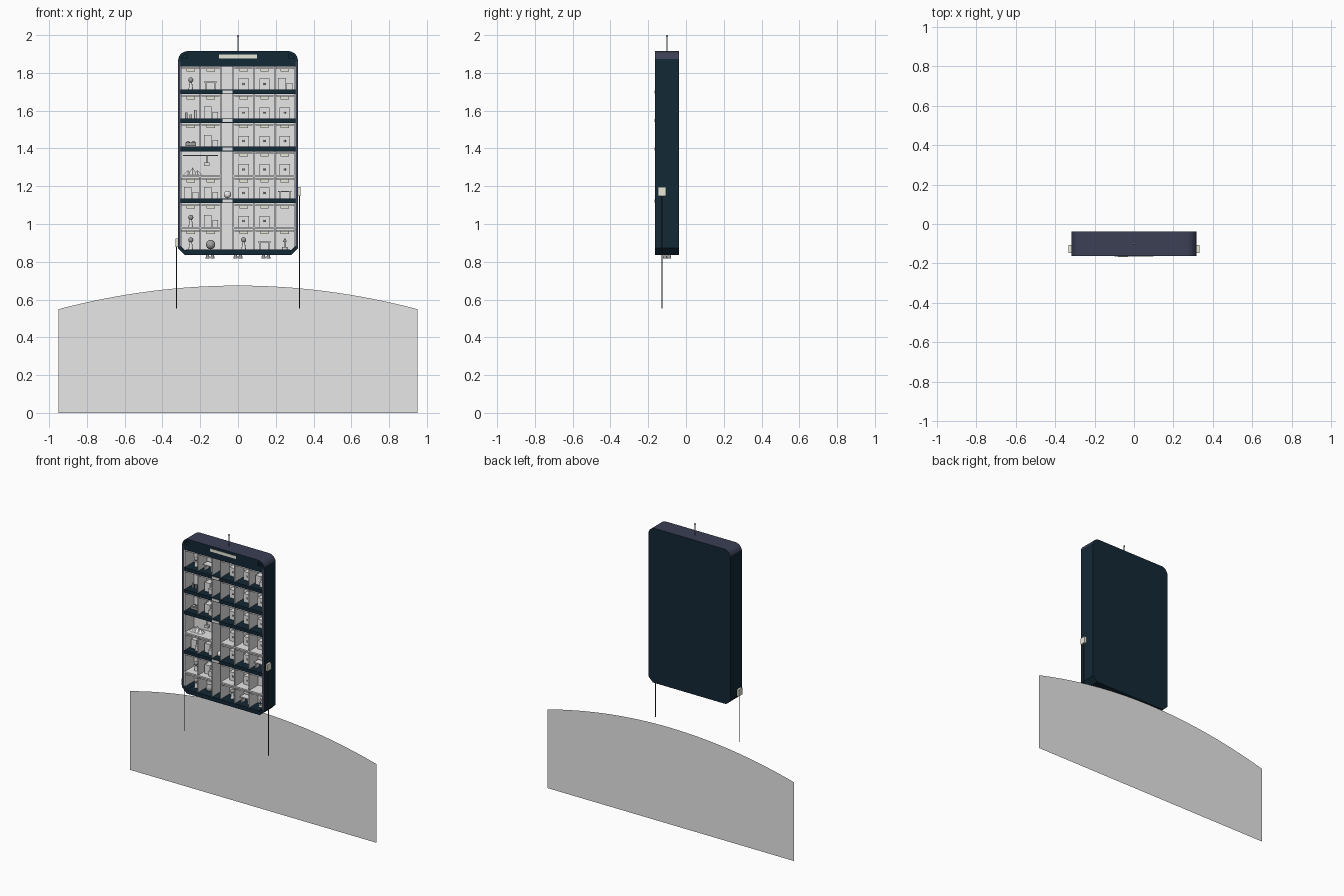
import bpy, bmesh, math
from mathutils import Matrix, Vector

if "Cube" in bpy.data.objects:
    bpy.data.objects.remove(bpy.data.objects["Cube"], do_unlink=True)


def material(name, rgb):
    m = bpy.data.materials.new(name)
    m.use_nodes = True
    m.diffuse_color = (*rgb, 1)
    m.node_tree.nodes["Principled BSDF"].inputs["Base Color"].default_value = (*rgb, 1)
    return m


NAVY = material("dark navy", (0.006, 0.021, 0.036))
SLATE = material("slate purple", (0.044, 0.05, 0.09))
GREY = material("light grey", (0.8, 0.8, 0.8))
CREAM = material("pale cream", (0.8, 0.8, 0.7))
MID = material("mid grey", (0.35, 0.35, 0.35))
DARK = material("dark grey", (0.06, 0.06, 0.06))

FRONT, BACK, INNER = -0.163, -0.038, -0.055


class Part:
    """Collects simple solids into one named object."""

    def __init__(self, name, *mats):
        self.name, self.mats, self.bm = name, mats, bmesh.new()

    def box(self, x0, x1, y0, y1, z0, z1):
        mid = Vector((x0 + x1, y0 + y1, z0 + z1)) / 2
        size = Matrix.Diagonal((x1 - x0, y1 - y0, z1 - z0, 1))
        bmesh.ops.create_cube(self.bm, size=1, matrix=Matrix.Translation(mid) @ size)

    def tube(self, x, y, z0, z1, r0, r1=None, sides=12):
        got = bmesh.ops.create_cone(
            self.bm, cap_ends=True, segments=sides, radius1=r0, radius2=r0 if r1 is None else r1,
            depth=z1 - z0, matrix=Matrix.Translation((x, y, (z0 + z1) / 2)))
        for f in {f for v in got["verts"] for f in v.link_faces}:
            f.smooth = sides > 6 and len(f.verts) == 4

    def ball(self, x, y, z, r):
        got = bmesh.ops.create_uvsphere(self.bm, u_segments=14, v_segments=8, radius=r,
                                        matrix=Matrix.Translation((x, y, z)))
        for f in {f for v in got["verts"] for f in v.link_faces}:
            f.smooth = True

    def done(self):
        mesh = bpy.data.meshes.new(self.name)
        self.bm.to_mesh(mesh)
        self.bm.free()
        for m in self.mats:
            mesh.materials.append(m)
        obj = bpy.data.objects.new(self.name, mesh)
        bpy.context.collection.objects.link(obj)
        return obj


# Horizon backdrop: one flat face with an arched top
ground = Part("planet_horizon", GREY)
edge = [(0.95, 0), (-0.95, 0)]
for i in range(33):
    x = -0.95 + 1.9 * i / 32
    edge.append((x, 0.674 - 0.125 * (x / 0.95) ** 2))
ground.bm.faces.new([ground.bm.verts.new((x, 0.167, z)) for x, z in edge])
ground.done()


# Tower shell: rounded at the top, chamfered at the bottom, open at the front
def outline(inset):
    half, low, high, r = 0.317 - inset, 0.837 + inset, 1.915 - inset, 0.05 - inset / 2
    right = [(half - 0.035, low), (half, low + 0.035)]
    for i in range(9):
        a = math.pi / 2 * i / 8
        right.append((half - r + r * math.cos(a), high - r + r * math.sin(a)))
    return right + [(-x, z) for x, z in reversed(right)]


shell = Part("tower_shell", NAVY, SLATE)
rings = [[shell.bm.verts.new((x, y, z)) for x, z in outline(inset)]
         for inset, y in ((0, BACK), (0, FRONT), (0.013, FRONT), (0.013, INNER))]
for a, b in zip(rings, rings[1:]):
    for i in range(len(a)):
        j = (i + 1) % len(a)
        shell.bm.faces.new((a[i], a[j], b[j], b[i]))
shell.bm.faces.new(rings[0])
shell.bm.faces.new(rings[-1])
bmesh.ops.recalc_face_normals(shell.bm, faces=shell.bm.faces)
for f in shell.bm.faces:
    z = f.calc_center_median().z
    if f.normal.z > 0.25 and z > 1.8:
        f.material_index = 1
    if f.normal.y < -0.9 and 0.87 < z < 1.86 and len(f.verts) == 4:
        f.material_index = 1
shell.done()

# Fascia, main floors and base
floors = Part("main_floors", NAVY)
floors.box(-0.27, 0.27, FRONT, INNER, 1.835, 1.906)
for s in (-1, 1):
    floors.box(s * 0.287 - 0.018, s * 0.287 + 0.018, FRONT, INNER, 1.835, 1.875)
floors.box(-0.275, 0.275, FRONT, INNER, 0.84, 0.865)
LEVELS = (1.122, 1.397, 1.547, 1.7)
for z in LEVELS:
    floors.box(-0.305, 0.305, FRONT, INNER, z - 0.012, z + 0.012)
floors.done()

sign = Part("fascia_light_strip", CREAM)
sign.box(-0.1, 0.1, FRONT - 0.002, FRONT, 1.877, 1.897)
sign.done()

plates = Part("landing_plates", GREY)
for z in LEVELS:
    plates.box(-0.082, -0.03, FRONT - 0.004, FRONT, z - 0.008, z + 0.008)
plates.done()

# Room back wall, partitions and thin intermediate floors
walls = Part("room_walls", GREY)
walls.box(-0.304, 0.304, INNER - 0.006, INNER, 0.862, 1.838)
for x in (-0.301, -0.09, -0.025, 0.085, 0.195, 0.301):
    walls.box(x - 0.003, x + 0.003, FRONT + 0.004, INNER, 0.865, 1.836)
for z0, z1 in ((0.865, 1.254), (1.397, 1.836)):
    walls.box(-0.203, -0.197, FRONT + 0.004, INNER, z0, z1)
for z in (0.98, 1.254):
    for x0, x1 in ((-0.304, -0.09), (-0.025, 0.304)):
        walls.box(x0, x1, FRONT + 0.003, INNER, z - 0.005, z + 0.005)
walls.done()

# Furniture: each letter places one kind of fitting in a room
furniture = Part("room_furniture", GREY)
details = Part("furniture_details", MID)
lamps = Part("ceiling_lamps", CREAM)
Y = -0.105


def hatch(x, z):
    furniture.box(x - 0.027, x + 0.027, -0.1, INNER, z, z + 0.058)
    details.tube(x, -0.1, z + 0.025, z + 0.035, 0.005)


def stand(x, z):
    furniture.tube(x, Y, z, z + 0.04, 0.012, 0.006)
    details.ball(x, Y, z + 0.05, 0.014)


def globe(x, z):
    details.ball(x, Y, z + 0.025, 0.025)


def table(x, z):
    furniture.box(x - 0.035, x + 0.035, Y - 0.025, Y + 0.025, z + 0.036, z + 0.042)
    for s in (-1, 1):
        furniture.box(x + s * 0.025 - 0.004, x + s * 0.025 + 0.004, Y - 0.02, Y + 0.02, z, z + 0.036)


def cabinets(x, z):
    furniture.box(x - 0.035, x + 0.005, -0.11, INNER, z, z + 0.062)
    furniture.box(x + 0.01, x + 0.04, -0.13, -0.08, z, z + 0.035)


def vehicle(x, z):
    details.box(x - 0.028, x + 0.028, Y - 0.02, Y + 0.02, z + 0.005, z + 0.022)
    for s in (-1, 1):
        details.ball(x + s * 0.015, Y, z + 0.02, 0.011)


def bottles(x, z):
    for i, h in enumerate((0.03, 0.02, 0.045)):
        furniture.tube(x + (i - 1) * 0.024, Y, z, z + h, 0.006)


def frame(x, z):
    furniture.box(x - 0.02, x + 0.025, -0.068, INNER, z + 0.025, z + 0.072)


def plant(x, z):
    furniture.tube(x, Y, z, z + 0.012, 0.014)
    details.tube(x, Y, z, z + 0.05, 0.003)
    details.tube(x, Y, z + 0.04, z + 0.062, 0.01, 0)


KINDS = dict(h=hatch, s=stand, g=globe, t=table, c=cabinets, v=vehicle, b=bottles, f=frame, p=plant)
COLUMNS = (-0.25, -0.145, 0.03, 0.14, 0.248)
ROWS = ((0.866, 0.975, "sgstp"), (0.985, 1.11, "schhf"), (1.134, 1.249, "cchht"),
        (1.259, 1.385, "  hhh"), (1.409, 1.535, "vchhh"), (1.559, 1.688, "bchhh"),
        (1.712, 1.835, "sthhc"))
for low, high, kinds in ROWS:
    for x, kind in zip(COLUMNS, kinds):
        if kind in KINDS:
            KINDS[kind](x, low)
        if kind != " ":
            furniture.box(x - 0.048, x + 0.048, FRONT + 0.012, INNER, high - 0.014, high - 0.006)
            lamps.box(x - 0.022, x + 0.022, Y - 0.02, Y + 0.02, high - 0.028, high - 0.014)

# Double-width hall with mounds, rail and hanging hoist
for x, h in ((-0.265, 0.025), (-0.24, 0.04), (-0.215, 0.025)):
    furniture.tube(x, Y, 1.259, 1.259 + h, 0.03, 0, 6)
details.box(-0.29, -0.105, Y - 0.003, Y + 0.003, 1.36, 1.366)
details.tube(-0.165, Y, 1.325, 1.36, 0.003)
furniture.box(-0.18, -0.15, Y - 0.012, Y + 0.012, 1.308, 1.325)
furniture.done()
details.done()
lamps.done()

# Lift capsule in the shaft
lift = Part("lift_capsule", GREY)
lift.ball(-0.056, -0.115, 1.156, 0.02)
lift.done()

# Thruster clusters under the base
thrusters = Part("thrusters", MID)
for x in (-0.148, 0, 0.148):
    for dx in (-0.013, 0.013):
        for dy in (-0.011, 0.011):
            thrusters.tube(x + dx, -0.1 + dy, 0.818, 0.842, 0.011, 0.007)
thrusters.done()

# Roof antenna
mast = Part("antenna", MID)
mast.tube(0, -0.1, 1.91, 1.995, 0.003, sides=8)
mast.ball(0, -0.1, 1.994, 0.006)
mast.done()

# Climber cars on the sides with their hanging cables
for side, name, z in ((-1, "right", 0.9), (1, "left", 1.172)):
    car = Part(name + "_climber", CREAM)
    car.box(side * 0.322 - 0.01, side * 0.322 + 0.01, -0.147, -0.107, z - 0.023, z + 0.023)
    car.done()
    cable = Part(name + "_cable", DARK)
    cable.tube(side * 0.325, -0.127, 0.552, z, 0.0025, sides=8)
    cable.done()
